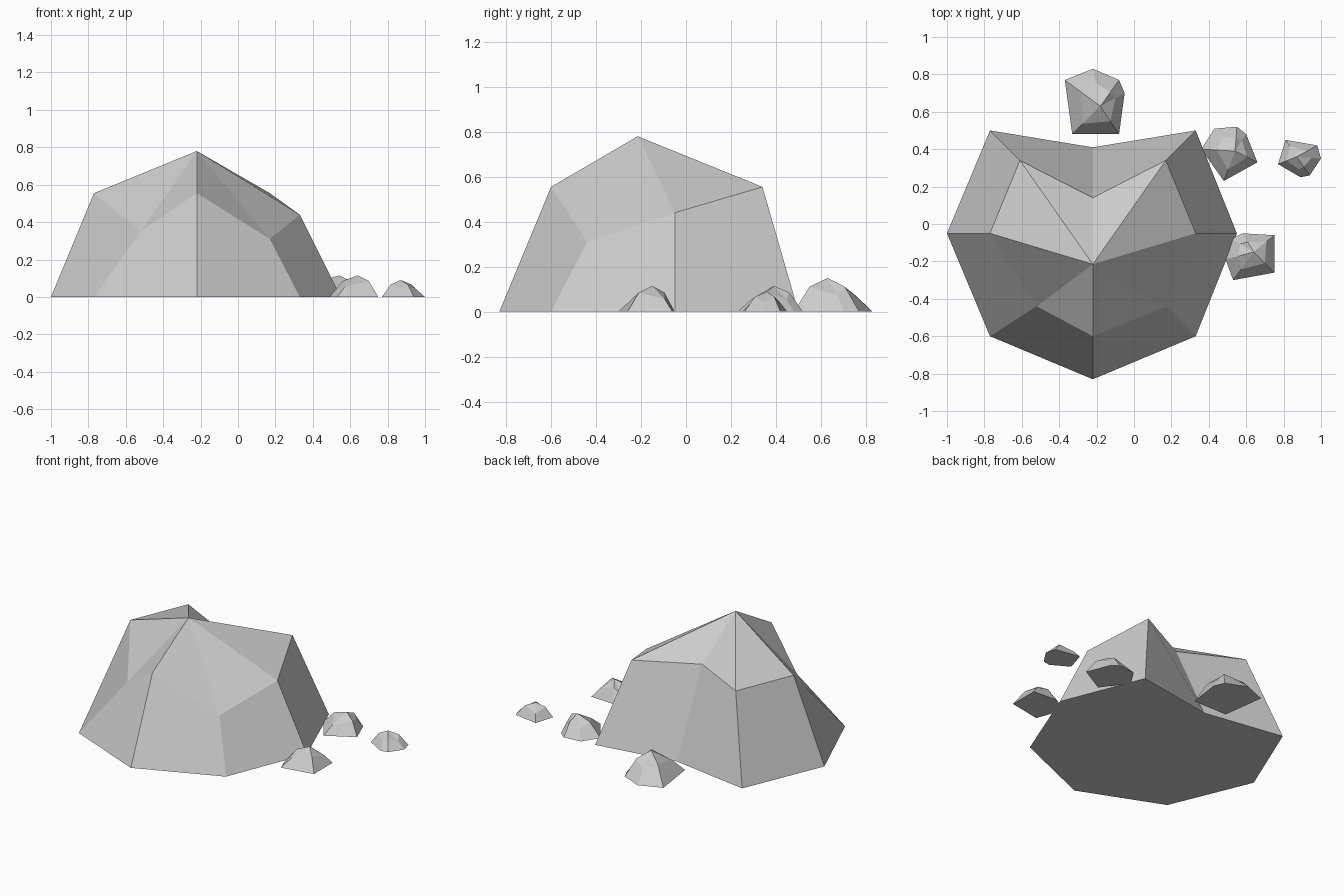
import bpy, bmesh

if "Cube" in bpy.data.objects:
    bpy.data.objects.remove(bpy.data.objects["Cube"])


def rock(name, base, ring, apex):
    """Faceted closed rock: flat base, quad sides, triangle fan to the apex."""
    bm = bmesh.new()
    b = [bm.verts.new((x, y, 0)) for x, y in base]
    r = [bm.verts.new(p) for p in ring]
    top = bm.verts.new(apex)
    bm.faces.new(b[::-1])
    n = len(b)
    for i in range(n):
        j = (i + 1) % n
        bm.faces.new((b[j], r[j], r[i], b[i]))
        bm.faces.new((r[i], r[j], top))
    mesh = bpy.data.meshes.new(name)
    bm.to_mesh(mesh)
    bm.free()
    obj = bpy.data.objects.new(name, mesh)
    bpy.context.collection.objects.link(obj)
    return obj


def pebble(name, base, apex):
    """Small dome whose shoulder ring is the outline shrunk towards the apex."""
    ax, ay, h = apex
    ring = []
    for i, (x, y) in enumerate(base):
        f, z = ((0.54, 0.74), (0.62, 0.48))[i % 2]
        ring.append((ax + (x - ax) * f, ay + (y - ay) * f, h * z))
    return rock(name, base, ring, apex)


# Main boulder, notched at the back
rock("boulder",
     [(0.55, -0.05), (0.33, 0.5), (-0.22, 0.41), (-0.77, 0.5),
      (-1, -0.05), (-0.77, -0.6), (-0.22, -0.83), (0.33, -0.6)],
     [(0.33, -0.05, 0.44), (0.17, 0.34, 0.555), (-0.22, 0.14, 0.555), (-0.61, 0.34, 0.555),
      (-0.77, -0.05, 0.555), (-0.52, -0.44, 0.35), (-0.22, -0.6, 0.555), (0.17, -0.44, 0.31)],
     (-0.22, -0.215, 0.78))

# Scattered small stones
pebble("back_stone",
       [(-0.37, 0.77), (-0.33, 0.48), (-0.08, 0.48), (-0.05, 0.7), (-0.08, 0.77), (-0.22, 0.83)],
       (-0.18, 0.63, 0.15))
pebble("right_back_stone",
       [(0.36, 0.4), (0.48, 0.23), (0.66, 0.33), (0.6, 0.48), (0.55, 0.52), (0.43, 0.51)],
       (0.54, 0.39, 0.115))
pebble("far_right_stone",
       [(0.77, 0.32), (0.89, 0.25), (0.94, 0.26), (1.0, 0.35), (0.98, 0.42), (0.81, 0.45)],
       (0.87, 0.36, 0.09))
pebble("right_front_stone",
       [(0.49, -0.19), (0.53, -0.3), (0.75, -0.26), (0.75, -0.06), (0.58, -0.05), (0.52, -0.08)],
       (0.64, -0.15, 0.115))
